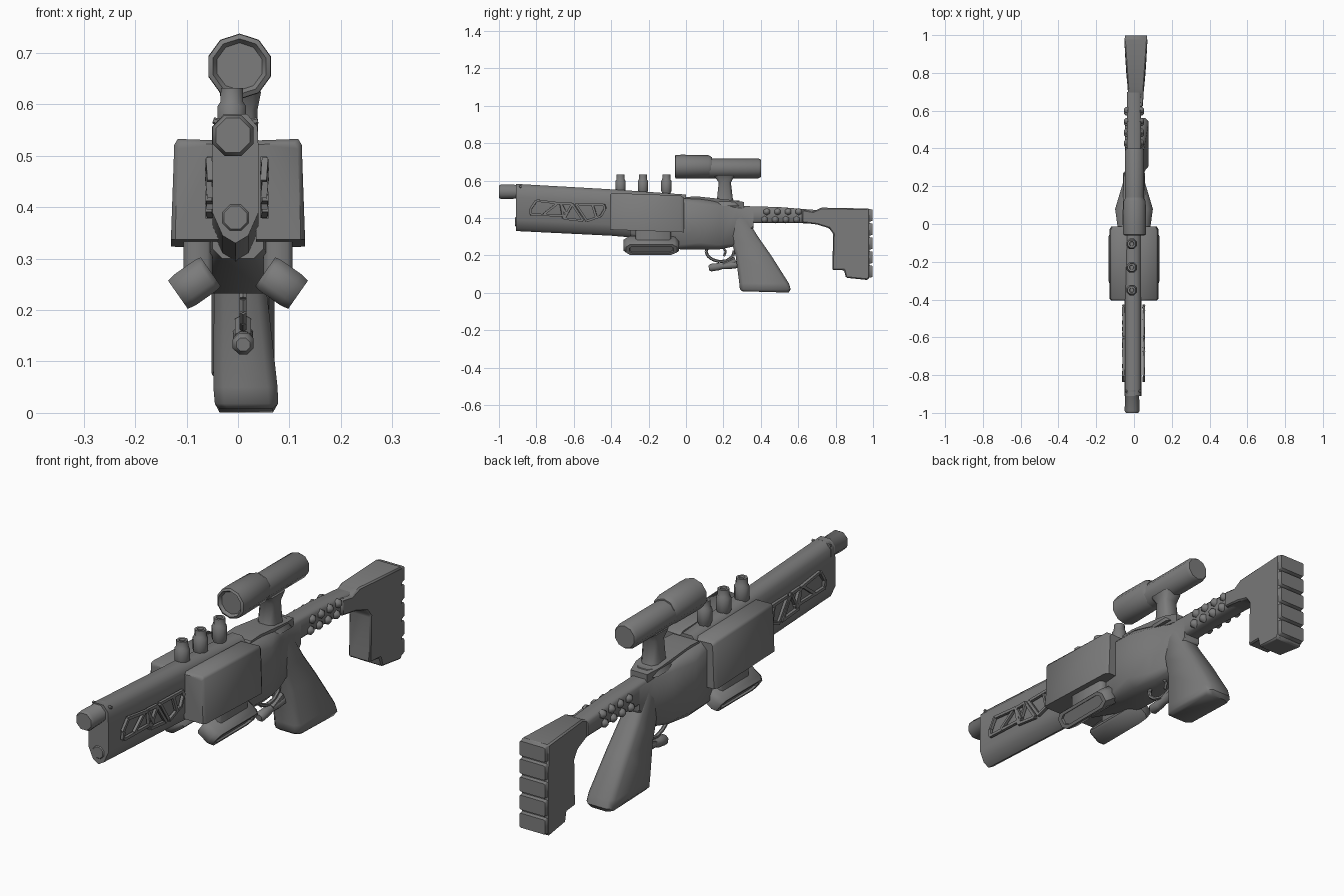
import bpy, bmesh, math
from mathutils import Vector, Matrix

# Dark gunmetal
gunmetal = bpy.data.materials.new("gunmetal")
gunmetal.diffuse_color = (0.2, 0.2, 0.2, 1)


def finish(name, bm, bevel=0, angle=50):
    bmesh.ops.recalc_face_normals(bm, faces=bm.faces)
    me = bpy.data.meshes.new(name)
    bm.to_mesh(me)
    bm.free()
    me.materials.append(gunmetal)
    ob = bpy.data.objects.new(name, me)
    bpy.context.collection.objects.link(ob)
    if bevel:
        mod = ob.modifiers.new("bevel", 'BEVEL')
        mod.width, mod.segments = bevel, 1
    bpy.context.view_layer.objects.active = ob
    bpy.ops.object.select_all(action='DESELECT')
    ob.select_set(True)
    bpy.ops.object.shade_smooth_by_angle(angle=math.radians(angle))
    return ob


def loft(name, rings, bevel=0):
    """Skin a list of equal-length rings and cap both ends."""
    bm = bmesh.new()
    vs = [[bm.verts.new(p) for p in r] for r in rings]
    n = len(rings[0])
    for a, b in zip(vs, vs[1:]):
        for i in range(n):
            j = (i + 1) % n
            bm.faces.new((a[i], a[j], b[j], b[i]))
    bm.faces.new(vs[0])
    bm.faces.new(vs[-1])
    return finish(name, bm, bevel)


def ring_y(y, x0, x1, z0, z1, c):
    """Chamfered rectangle across the gun at depth y."""
    return [(x, y, z) for x, z in ((x0 + c, z0), (x1 - c, z0), (x1, z0 + c), (x1, z1 - c),
                                   (x1 - c, z1), (x0 + c, z1), (x0, z1 - c), (x0, z0 + c))]


def ring_z(z, x0, x1, y0, y1, c, tilt=0):
    """Chamfered rectangle at height z, rising by tilt along y."""
    return [(x, y, z + tilt * (y - y0)) for x, _, y in ring_y(0, x0, x1, y0, y1, c)]


def prism(name, pts, cx=0.0, bevel=0.0):
    """Side profile of (y, z, half width)."""
    return loft(name, [[(cx + s * w, y, z) for y, z, w in pts] for s in (-1, 1)], bevel)


def lathe(name, start, axis, prof, n=8):
    """Turned part; prof holds (distance, radius) along an axis."""
    start, axis = Vector(start), Vector(axis).normalized()
    q = axis.to_track_quat('Z', 'Y')
    return loft(name, [[start + q @ Vector((r * math.cos(2 * math.pi * (i + .5) / n),
                                            r * math.sin(2 * math.pi * (i + .5) / n), d))
                        for i in range(n)] for d, r in prof])


def bar(name, a, b, r, n=6):
    a, b = Vector(a), Vector(b)
    return lathe(name, a, b - a, [(0, r), ((b - a).length, r)], n)


# Fore end: rounded upper barrel over a keel-shaped slab
def fore_ring(y, top, bot):
    half = [(0.022, top), (0.043, top - .025), (0.045, top - .07), (0.045, bot + .06), (0.025, bot + .015)]
    pts = half + [(0, bot)] + [(-x, z) for x, z in reversed(half)]
    return [(x - .005, y, z) for x, z in pts]


loft("fore_end", [fore_ring(-.91, .582, .33), fore_ring(-.4, .553, .305), fore_ring(0, .525, .27)])
lathe("muzzle", (-.01, -.88, .54), (0, -1, 0), [(0, .044), (.02, .044), (.025, .04), (.108, .043), (.12, .036)])
lathe("lower_barrel", (-.005, -.85, .38), (0, -1, 0), [(0, .032), (.055, .032), (.064, .024)])
for s in (-1, 1):
    lathe("fore_stud", (-.005 + s * .03, -.885, .565), (s, 0, .3), [(0, .008), (.014, .006)], 6)

# Side truss frames: two end cells and a crossed middle one
cells = [[(-.83, .418), (-.83, .45), (-.80, .493), (-.67, .477), (-.635, .412)],
         [(-.67, .478), (-.61, .476), (-.55, .385), (-.655, .397)],
         [(-.53, .384), (-.59, .474), (-.44, .472), (-.432, .45), (-.455, .41)]]
braces = [((-.69, .475), (-.76, .42)), ((-.65, .40), (-.61, .47)), ((-.50, .47), (-.48, .405))]
for s in (-1, 1):
    for cell, brace in zip(cells, braces):
        for p, q in list(zip(cell, cell[1:] + cell[:1])) + [brace]:
            bar("truss_bar", (-.002 + s * .052, *p), (-.002 + s * .055, *q), .0085, 4)

# Receiver side boxes, with lower flanges
for s in (-1, 1):
    def side_ring(y, dz, g=0.0):
        pts = [(.035, .335), (.13 - g, .335), (.13 - g, .35), (.124 - g, .52 - g), (.117 - g, .531 - g), (.035, .528 - g)]
        return [(s * x, y, z + dz) for x, z in pts]
    loft("side_box", [side_ring(-.405, .002, .008), side_ring(-.395, .002), side_ring(-.03, -.011), side_ring(-.012, -.012, .01)])
    loft("pod_strut", [ring_z(z, s * .078 - .028, s * .078 + .028, -.27, -.08, .01) for z in (.27, .345)])

# Three canisters on top
for y in (-.35, -.23, -.105):
    lathe("canister", (-.012, y, .515), (0, 0, 1),
          [(0, .022), (.015, .022), (.03, .030), (.082, .030), (.09, .024), (.117, .023), (.117, .013), (.11, .011)])

# Under-slung pods: long rounded slabs tipped outward
pod = [(-.333, -.02), (-.31, -.037), (-.07, -.037), (-.037, -.02), (-.037, .018), (-.06, .036), (-.31, .036), (-.333, .018)]
for s in (-1, 1):
    m = Matrix.Translation((s * .086, 0, .252)) @ Matrix.Rotation(s * math.radians(35), 4, 'Y')

    def pod_ring(x, k):
        return [m @ Vector((s * x, -.185 + (y + .185) * k, z * (k if k > .9 else .6))) for y, z in pod]
    loft("pod", [pod_ring(-.04, .93), pod_ring(-.03, 1), pod_ring(.02, 1), pod_ring(.038, .92),
                 pod_ring(.038, .8), pod_ring(.03, .78)])

# Rear receiver, flaring in toward the grip
loft("receiver", [ring_y(-.3, -.05, .05, .30, .5, .02),
                  ring_y(-.03, -.085, .085, .232, .505, .025),
                  ring_y(.08, -.1, .1, .232, .50, .035),
                  ring_y(.18, -.07, .07, .232, .485, .025),
                  ring_y(.27, -.042, .042, .25, .465, .015),
                  ring_y(.36, -.038, .038, .345, .46, .012)])
prism("top_rail", [(-.01, .49, .06), (0, .512, .06), (.06, .515, .06), (.25, .495, .055), (.31, .485, .038), (.31, .45, .038)])

# Pistol grip
loft("grip", [ring_z(.42, -.04, .04, .20, .31, .015),
              ring_z(.30, -.045, .048, .235, .385, .018),
              ring_z(.20, -.047, .06, .265, .455, .02),
              ring_z(.05, -.048, .077, .285, .55, .02),
              ring_z(.018, -.045, .078, .288, .56, .018),
              ring_z(.008, -.036, .068, .30, .548, .018, -.03)])

# Trigger guard, trigger and lower lever
guard = [(.118, .245), (.107, .222), (.115, .198), (.14, .178), (.18, .166), (.22, .172), (.25, .195), (.258, .225)]
for p, q in zip(guard, guard[1:]):
    bar("guard_bar", (.01, *p), (.01, *q), .008)
for p, q in (((.195, .245), (.213, .222)), ((.213, .222), (.203, .195))):
    bar("trigger", (.01, *p), (.01, *q), .006)
lathe("lever", (.01, .122, .133), (0, 1, .12), [(0, .014), (.01, .022), (.05, .021), (.075, .016), (.12, .021), (.18, .021)])
bar("lever_link", (.01, .2, .145), (.01, .265, .175), .018)

# Stock arm with rows of studs
loft("stock_arm", [ring_y(.25, -.038, .038, .37, .465, .01),
                   ring_y(.5, -.038, .038, .374, .458, .01),
                   ring_y(.70, -.038, .038, .37, .442, .01)])
for s in (-1, 1):
    for i in range(4):
        for k in range(2):
            lathe("arm_stud", (s * .032, .432 + i * .057 - k * .012, .433 - k * .042), (s, 0, 0),
                  [(0, .02), (.012, .018), (.022, .006)], 6)

# Shoulder stock and ribbed butt pad
prism("stock", [(.62, .445, .037), (.68, .435, .040), (.725, .455, .044), (.982, .45, .062),
                (.982, .085, .062), (.972, .068, .061), (.855, .08, .055), (.845, .12, .054),
                (.782, .122, .05), (.787, .315, .05), (.765, .345, .048), (.70, .365, .042), (.62, .375, .037)],
      cx=.01, bevel=.006)
for i in range(5):
    z = .078 + i * .075
    loft("butt_rib", [ring_y(.97, -.05, .07, z, z + .072, .004), ring_y(.997, -.048, .068, z + .006, z + .066, .004)])

# Scope and its mount
lathe("scope_bell", (.003, .14, .674), (0, -1, 0), [(0, .05), (.02, .062), (.16, .064), (.195, .063), (.2, .054), (.188, .046)], 10)
lathe("scope_tube", (.003, .10, .665), (0, 1, 0), [(0, .053), (.288, .053), (.3, .046)], 10)
loft("scope_neck", [ring_z(.48, -.035, .04, .155, .26, .02),
                    ring_z(.505, -.034, .04, .166, .25, .015),
                    ring_z(.59, -.03, .038, .175, .24, .012),
                    ring_z(.625, -.036, .045, .15, .26, .015)])
loft("scope_base", [ring_z(.465, -.058, .058, .135, .30, .03), ring_z(.492, -.05, .05, .15, .285, .03)])
